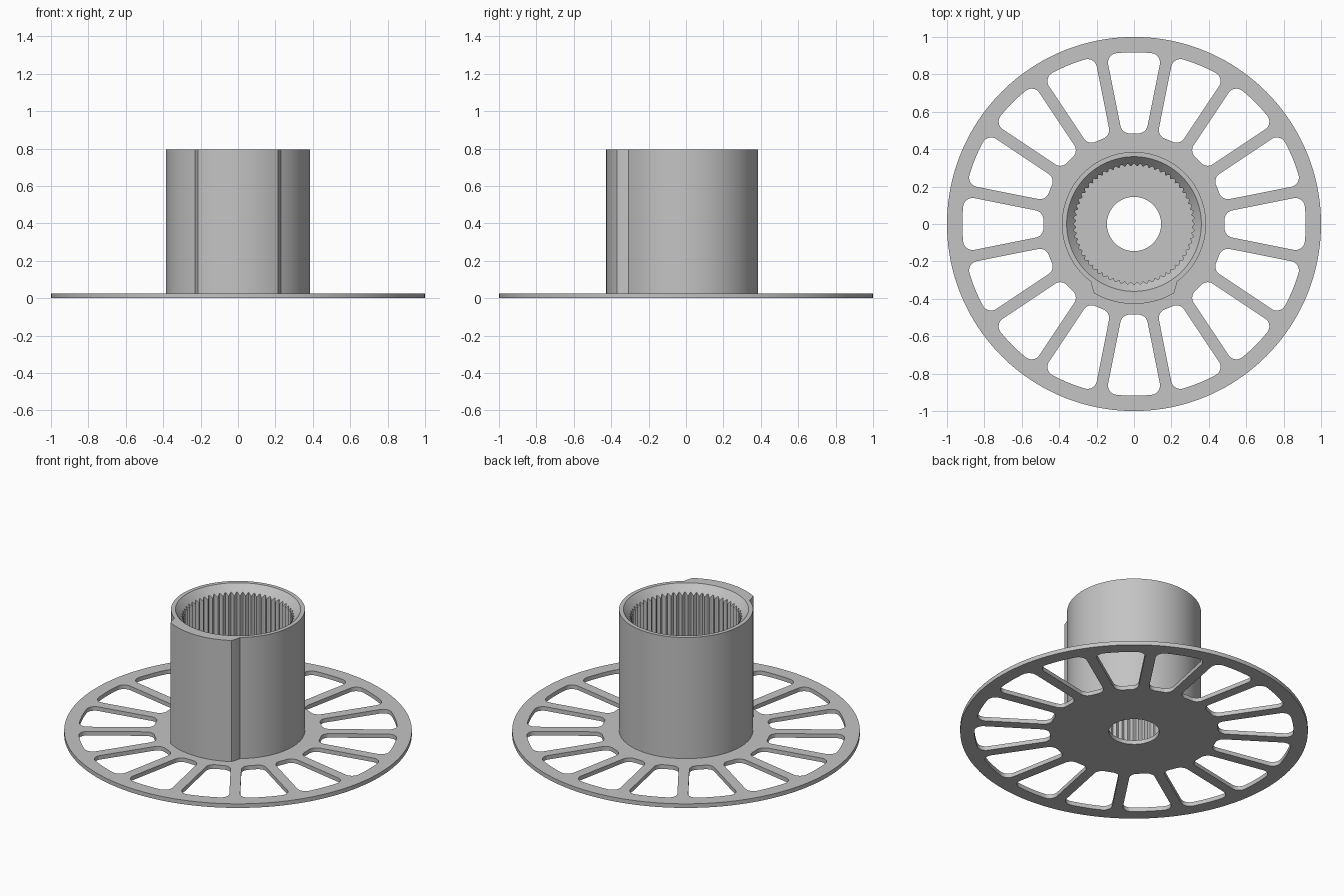
import bpy, bmesh
from math import sin, cos, asin, pi, radians

default = bpy.data.objects.get("Cube")
if default:
    bpy.data.objects.remove(default, do_unlink=True)

grey = bpy.data.materials.new("plain grey")
grey.use_nodes = True
COLOUR = (0.55, 0.55, 0.55, 1)
grey.diffuse_color = COLOUR
grey.node_tree.nodes["Principled BSDF"].inputs["Base Color"].default_value = COLOUR

THICK, TOP = 0.026, 0.795
SLOTS, SPOKE, CORNER = 16, 0.062, 0.05
SLOT_IN, SLOT_OUT = 0.485, 0.918


def polar(r, a, centre=(0, 0)):
    return (centre[0] + r * cos(a), centre[1] + r * sin(a))


def arc(r, a0, a1, n, centre=(0, 0)):
    return [polar(r, a0 + (a1 - a0) * i / n, centre) for i in range(n + 1)]


def smooth(obj, angle):
    bpy.ops.object.select_all(action='DESELECT')
    obj.select_set(True)
    bpy.context.view_layer.objects.active = obj
    if obj.type == 'CURVE':
        bpy.ops.object.convert(target='MESH')
    bpy.ops.object.shade_smooth_by_angle(angle=radians(angle))


def slot_outline():
    """Rounded slot between two parallel-sided spokes, centred on +x."""
    half = pi / SLOTS
    reach_out, reach_in = SLOT_OUT - CORNER, SLOT_IN + CORNER
    phi_out = half - asin((SPOKE / 2 + CORNER) / reach_out)
    phi_in = half - asin((SPOKE / 2 + CORNER) / reach_in)
    side = half + pi / 2
    upper = arc(SLOT_OUT, 0, phi_out, 5)
    upper += arc(CORNER, phi_out, side, 8, polar(reach_out, phi_out))[1:]
    upper += arc(CORNER, side, phi_in + pi, 8, polar(reach_in, phi_in))
    upper += arc(SLOT_IN, phi_in, 0, 3)[1:]
    return upper + [(x, -y) for x, y in reversed(upper[1:-1])]


# Flange: filled outline with centre hole and a ring of slots
curve = bpy.data.curves.new("flange", 'CURVE')
curve.dimensions = '2D'
curve.fill_mode = 'BOTH'
curve.extrude = THICK / 2


def add_loop(points):
    spline = curve.splines.new('POLY')
    spline.points.add(len(points) - 1)
    for p, (x, y) in zip(spline.points, points):
        p.co = (x, y, 0, 1)
    spline.use_cyclic_u = True


add_loop(arc(1, 0, 2 * pi, 160)[:-1])
add_loop(arc(0.145, 0, 2 * pi, 64)[:-1])
outline = slot_outline()
for i in range(SLOTS):
    c, s = cos(2 * pi * i / SLOTS), sin(2 * pi * i / SLOTS)
    add_loop([(x * c - y * s, x * s + y * c) for x, y in outline])

flange = bpy.data.objects.new("flange", curve)
flange.location.z = THICK / 2
bpy.context.collection.objects.link(flange)
curve.materials.append(grey)
smooth(flange, 30)

# Hub sleeve: outer wall with front key, chamfered mouth and serrated bore
STEPS, TEETH = 480, 60
KEY_IN, KEY_OUT = radians(30), radians(36.75)


def outer_radius(a):
    off = abs((a + pi / 2 + pi) % (2 * pi) - pi)  # angle from the front
    t = min(max((off - KEY_IN) / (KEY_OUT - KEY_IN), 0), 1)
    return 0.427 + (0.385 - 0.427) * t if t > 1e-6 else 0.427


bm = bmesh.new()
columns = []
for i in range(STEPS):
    a = 2 * pi * i / STEPS
    ro = outer_radius(a)
    bore = 0.317 + 0.007 * cos(TEETH * a)
    profile = [(ro, THICK / 2), (ro, TOP), (0.36, TOP),
               (bore, TOP - (0.36 - bore) * 1.15), (bore, THICK / 2)]
    columns.append([bm.verts.new((*polar(r, a), z)) for r, z in profile])
for i, col in enumerate(columns):
    nxt = columns[(i + 1) % STEPS]
    for j in range(len(col)):
        k = (j + 1) % len(col)
        bm.faces.new((col[j], nxt[j], nxt[k], col[k]))
bmesh.ops.recalc_face_normals(bm, faces=bm.faces)
mesh = bpy.data.meshes.new("hub_sleeve")
bm.to_mesh(mesh)
bm.free()
mesh.materials.append(grey)
sleeve = bpy.data.objects.new("hub_sleeve", mesh)
bpy.context.collection.objects.link(sleeve)
smooth(sleeve, 25)
